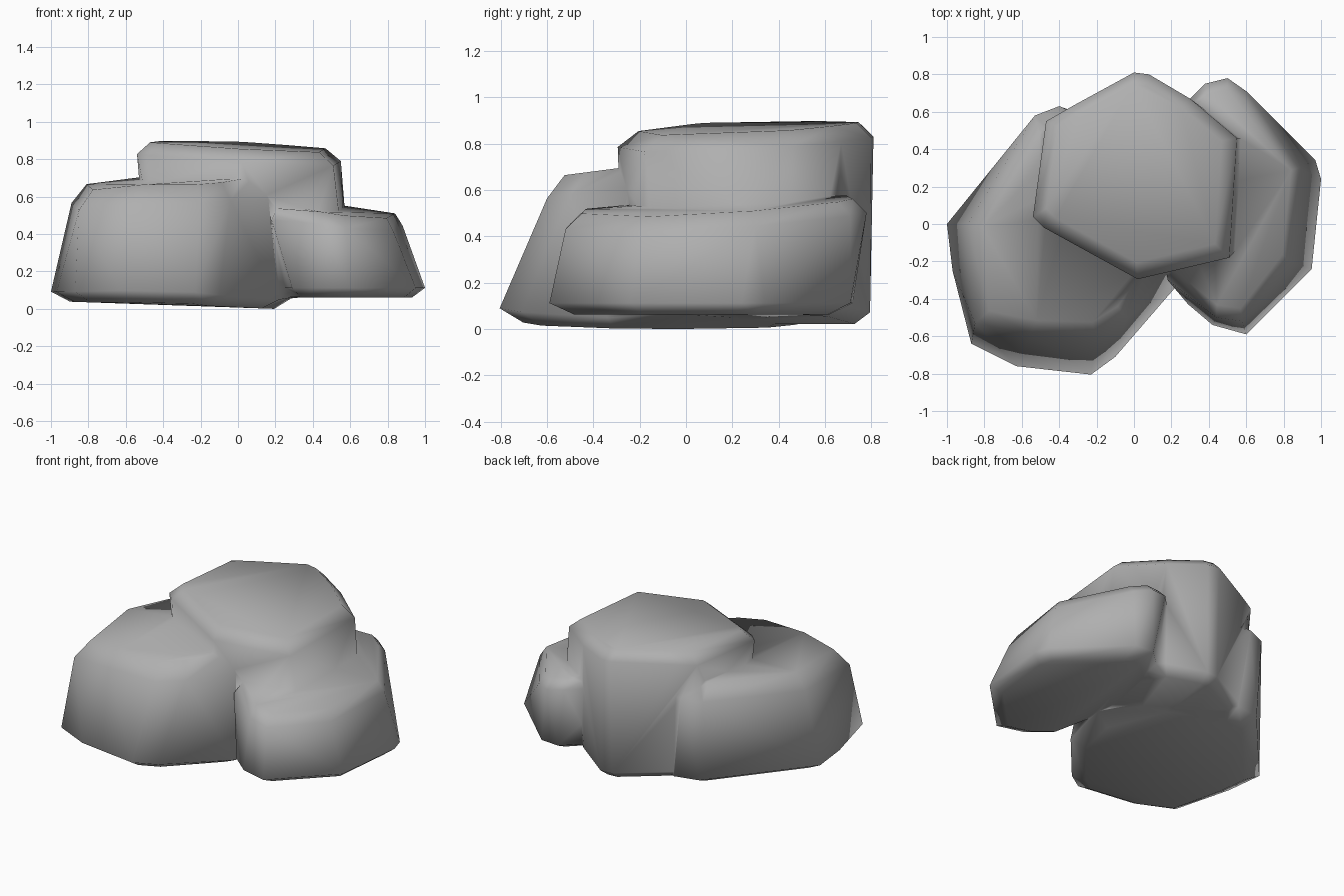
import bpy, bmesh

if "Cube" in bpy.data.objects:
    bpy.data.objects.remove(bpy.data.objects["Cube"])


def ring(points, grow, z):
    """Scale an outline about its middle and lift it onto a sloped plane z(x, y)."""
    cx = sum(p[0] for p in points) / len(points)
    cy = sum(p[1] for p in points) / len(points)
    out = []
    for x, y in points:
        x, y = cx + (x - cx) * grow, cy + (y - cy) * grow
        out.append((x, y, z(x, y)))
    return out


def rock(name, base, top, z_base, z_top, lip, inset):
    """Convex boulder between two outlines with softened rims."""
    pts = ring(base, 0.84, z_base)
    pts += ring(base, 1.0, lambda x, y: z_base(x, y) + 0.05)
    pts += ring(top, 1.0, lambda x, y: z_top(x, y) - lip)
    pts += ring(top, inset, z_top)
    bm = bmesh.new()
    for p in pts:
        bm.verts.new(p)
    hull = bmesh.ops.convex_hull(bm, input=bm.verts)
    junk = {g for g in hull["geom_interior"] + hull["geom_unused"]
            if isinstance(g, bmesh.types.BMVert)}
    bmesh.ops.delete(bm, geom=list(junk), context='VERTS')
    bmesh.ops.recalc_face_normals(bm, faces=bm.faces)
    me = bpy.data.meshes.new(name)
    bm.to_mesh(me)
    bm.free()
    ob = bpy.data.objects.new(name, me)
    bpy.context.collection.objects.link(ob)
    return ob


# Broad left boulder
left = rock(
    "rock_cluster",
    [(-1, 0), (-0.97, -0.25), (-0.87, -0.64), (-0.63, -0.76), (-0.23, -0.805),
     (-0.1, -0.71), (0.22, -0.34), (0.3, 0.0), (0.1, 0.45), (-0.33, 0.6), (-0.5, 0.57)],
    [(-0.89, 0.0), (-0.85, -0.53), (-0.55, -0.59), (-0.2, -0.6), (-0.04, -0.5),
     (0.16, -0.25), (0.1, 0.4), (-0.4, 0.63), (-0.53, 0.58)],
    lambda x, y: max(0.0, 0.015 - 0.035 * x) + 0.12 * max(0, -0.6 - y),
    lambda x, y: 0.715 + 0.13 * min(0, x + 0.5) + 0.13 * min(0, y + 0.2),
    0.09, 0.85)

# Tall centre boulder
centre = rock(
    "centre_rock",
    [(0, 0.79), (0.08, 0.795), (0.3, 0.66), (0.6, 0.45), (0.58, -0.1),
     (0.02, -0.27), (-0.45, 0.0), (-0.48, 0.48), (-0.33, 0.6)],
    [(0, 0.81), (0.08, 0.8), (0.3, 0.67), (0.55, 0.46), (0.51, -0.18),
     (0.02, -0.295), (-0.48, -0.02), (-0.54, 0.04), (-0.47, 0.55), (-0.33, 0.63)],
    lambda x, y: 0.03 + 0.2 * max(0, x - 0.1) + 0.08 * max(0, -x),
    lambda x, y: min(0.906, 0.872 - 0.05 * x + 0.04 * y),
    0.065, 0.86)

# Low right boulder
right = rock(
    "right_rock",
    [(0.29, -0.43), (0.42, -0.54), (0.6, -0.59), (0.95, -0.24), (1, 0.24),
     (0.97, 0.34), (0.58, 0.71), (0.45, 0.72), (0.3, 0.58), (0.2, 0.1)],
    [(0.18, -0.3), (0.44, -0.5), (0.58, -0.52), (0.83, -0.2), (0.88, 0.3),
     (0.6, 0.71), (0.5, 0.78), (0.38, 0.75), (0.25, 0.62), (0.12, 0.1)],
    lambda x, y: 0.07,
    lambda x, y: 0.585 - 0.15 * max(0, x - 0.4) + 0.07 * min(0, y - 0.3),
    0.06, 0.9)

# Fuse the boulders into one skin
for other in (centre, right):
    m = left.modifiers.new("fuse", 'BOOLEAN')
    m.operation = 'UNION'
    m.solver = 'EXACT'
    m.object = other
dg = bpy.context.evaluated_depsgraph_get()
fused = bpy.data.meshes.new_from_object(left.evaluated_get(dg))
left.modifiers.clear()
left.data = fused
for other in (centre, right):
    bpy.data.objects.remove(other)

# Merge slivers along the seams and settle on the ground
bm = bmesh.new()
bm.from_mesh(fused)
bmesh.ops.remove_doubles(bm, verts=bm.verts, dist=0.025)
bmesh.ops.triangulate(bm, faces=bm.faces, quad_method='BEAUTY', ngon_method='BEAUTY')
low = min(v.co.z for v in bm.verts)
for v in bm.verts:
    v.co.z -= low
for f in bm.faces:
    f.smooth = True
bm.to_mesh(fused)
bm.free()

# Mid grey stone
stone = bpy.data.materials.new("stone")
stone.diffuse_color = (0.43, 0.43, 0.43, 1)
stone.use_nodes = True
stone.node_tree.nodes["Principled BSDF"].inputs["Base Color"].default_value = stone.diffuse_color
fused.materials.clear()
fused.materials.append(stone)
